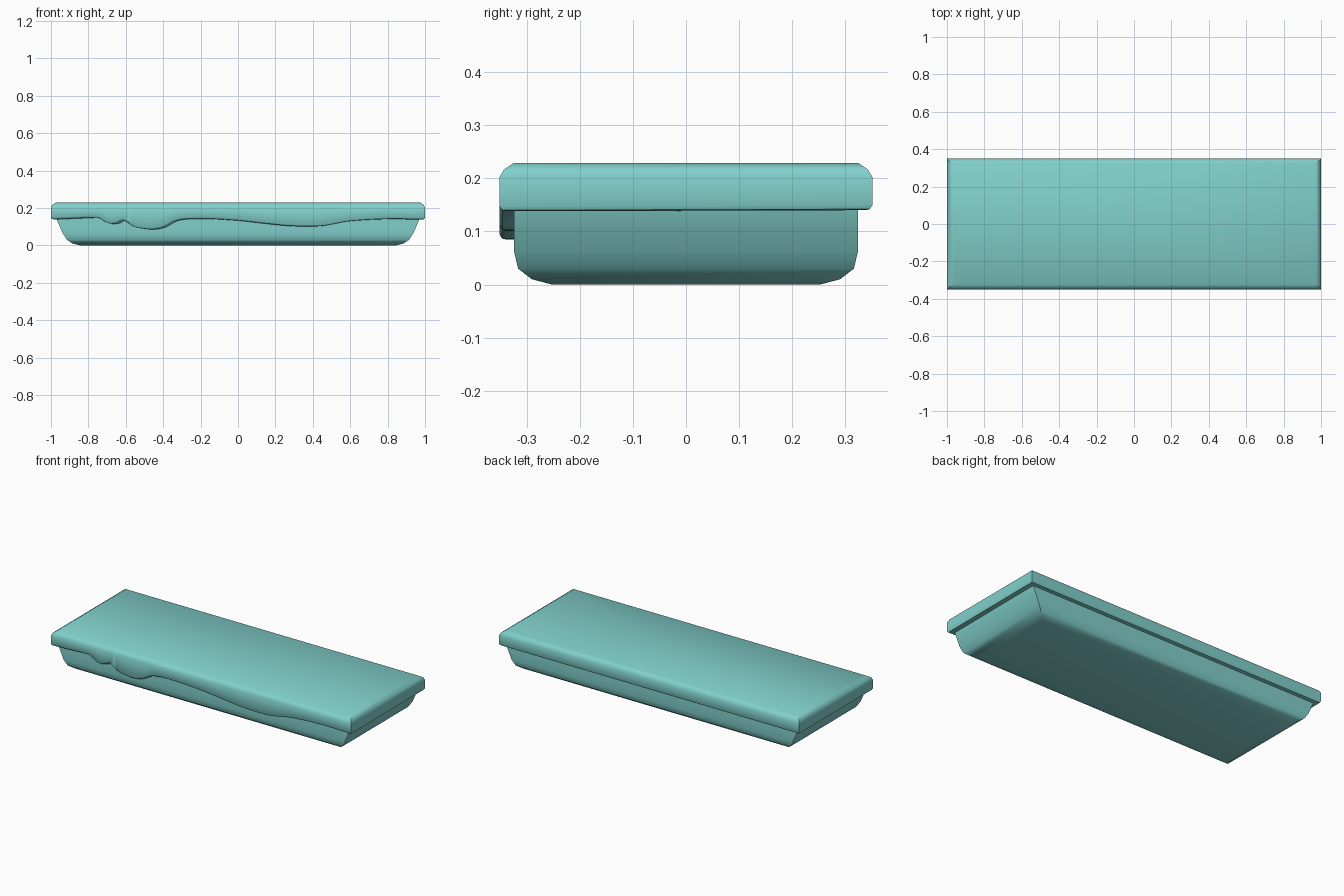
import bpy, bmesh, math

if "Cube" in bpy.data.objects:
    bpy.data.objects.remove(bpy.data.objects["Cube"])

def wave(x):
    # Smooth interpolation of the dripping lower edge
    p = DRIP
    for i in range(len(p) - 1):
        if x <= p[i + 1][0] + 1e-6:
            break
    def slope(k):
        a, b = p[max(k - 1, 0)], p[min(k + 1, len(p) - 1)]
        return (b[1] - a[1]) / (b[0] - a[0])
    h = p[i + 1][0] - p[i][0]
    t = (x - p[i][0]) / h
    return ((2*t**3 - 3*t*t + 1) * p[i][1] + (t**3 - 2*t*t + t) * h * slope(i)
            + (3*t*t - 2*t**3) * p[i + 1][1] + (t**3 - t*t) * h * slope(i + 1))

def loft(name, rings, segments, cap, mat):
    """Rings are (half width, half depth, z, drip weight); front edge is subdivided."""
    bm = bmesh.new()
    loops = []
    for hx, hy, z, w in rings:
        loop = []
        for i in range(segments + 1):
            u = -1 + 2 * i / segments
            loop.append(bm.verts.new((u * hx, -hy, z + w * (wave(u) - 0.148) if w else z)))
        loop += [bm.verts.new((hx, hy, z)), bm.verts.new((-hx, hy, z))]
        loops.append(loop)
    for a, b in zip(loops, loops[1:]):
        n = len(a)
        for i in range(n):
            j = (i + 1) % n
            bm.faces.new((a[i], a[j], b[j], b[i]))
    if cap == "bottom":
        bm.faces.new(loops[0][::-1])
    else:
        bm.faces.new(loops[-1])
    me = bpy.data.meshes.new(name)
    bm.to_mesh(me)
    bm.free()
    ob = bpy.data.objects.new(name, me)
    bpy.context.collection.objects.link(ob)
    me.materials.append(mat)
    bpy.ops.object.select_all(action='DESELECT')
    ob.select_set(True)
    bpy.context.view_layer.objects.active = ob
    bpy.ops.object.shade_smooth_by_angle(angle=math.radians(42))
    return ob

DRIP = [(-1, .147), (-.9, .151), (-.76, .156), (-.74, .151), (-.71, .13), (-.68, .123),
        (-.65, .127), (-.62, .143), (-.59, .127), (-.56, .107), (-.51, .097), (-.46, .093),
        (-.40, .105), (-.33, .14), (-.2, .15), (0, .14), (.14, .125), (.29, .111),
        (.45, .111), (.6, .136), (.8, .148), (1, .146)]

mat = bpy.data.materials.new("teal")
mat.diffuse_color = (0.22, 0.63, 0.6, 1)
mat.use_nodes = True
mat.node_tree.nodes["Principled BSDF"].inputs["Base Color"].default_value = mat.diffuse_color

# Tray-like base with rounded lower sides
loft("base", [(.845, .252, 0, 0), (.885, .29, .01, 0), (.915, .316, .03, 0),
              (.937, .324, .064, 0), (.955, .324, .105, 0), (.97, .324, .14, 0),
              (.972, .324, .155, 0)], 1, "bottom", mat)

# Thick top slab with a dripping front edge
loft("dripping_top", [(.95, .31, .14, 1), (.985, .338, .14, 1), (.996, .346, .142, 1),
                      (1, .351, .15, 1), (1, .351, .202, 0), (.993, .342, .217, 0),
                      (.972, .324, .229, 0)], 120, "top", mat)
